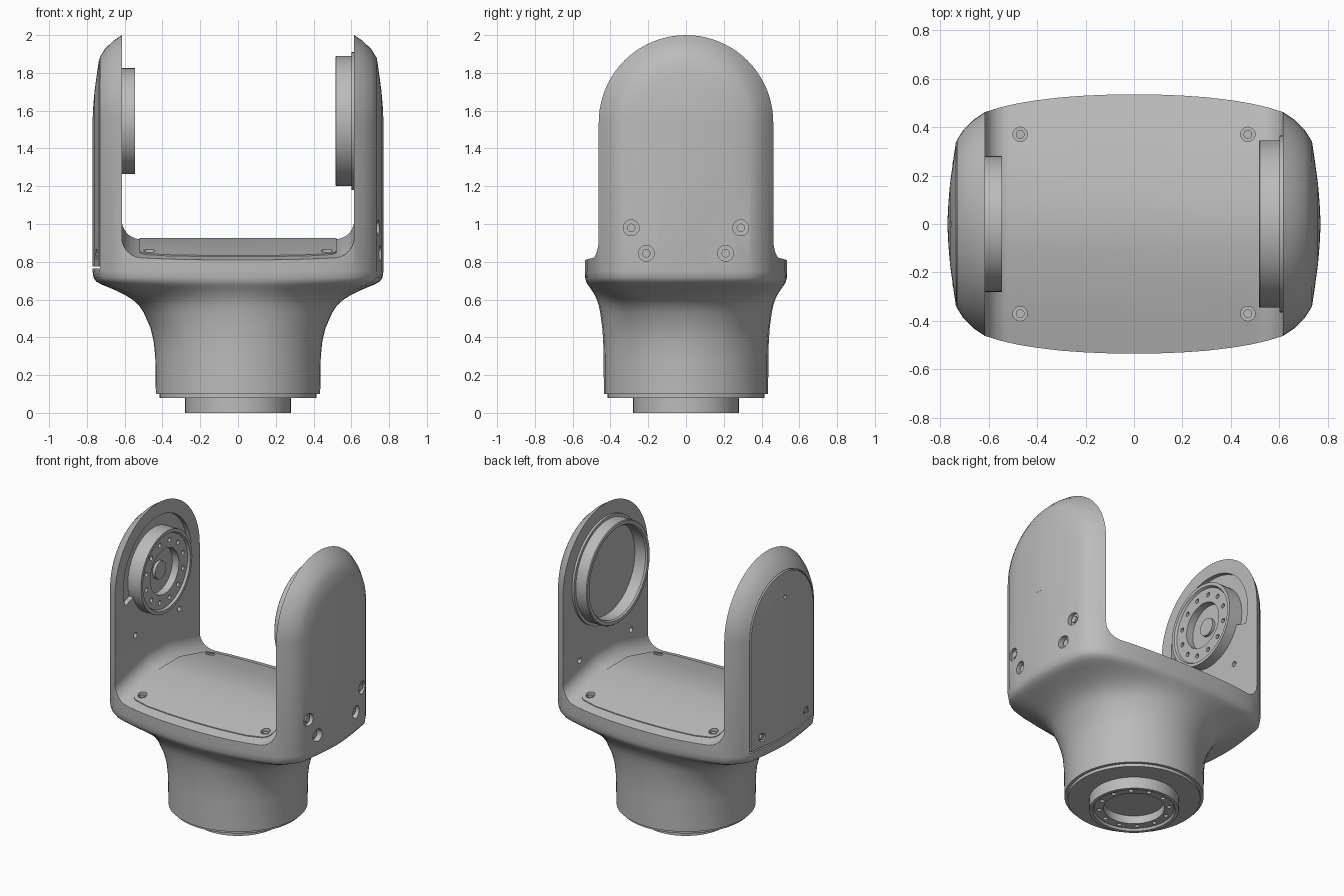
import bpy, bmesh
from math import sin, cos, pi, atan2, radians
from mathutils import Matrix, Vector

old = bpy.data.objects.get("Cube")
if old:
    bpy.data.objects.remove(old)

grey = bpy.data.materials.new("satin grey")
grey.use_nodes = True
grey.diffuse_color = (0.5, 0.5, 0.5, 1)
grey.node_tree.nodes["Principled BSDF"].inputs["Base Color"].default_value = (0.5, 0.5, 0.5, 1)


def finish(name, bm):
    bmesh.ops.recalc_face_normals(bm, faces=bm.faces)
    mesh = bpy.data.meshes.new(name)
    bm.to_mesh(mesh)
    bm.free()
    mesh.materials.append(grey)
    ob = bpy.data.objects.new(name, mesh)
    bpy.context.collection.objects.link(ob)
    return ob


def loft(name, rings, closed=False):
    """Skin a stack of equal point rings; cap the ends unless closed."""
    bm = bmesh.new()
    rows = [[bm.verts.new(p) for p in ring] for ring in rings]
    n = len(rows[0])
    pairs = list(zip(rows, rows[1:])) + ([(rows[-1], rows[0])] if closed else [])
    for a, b in pairs:
        for i in range(n):
            j = (i + 1) % n
            bm.faces.new((a[i], a[j], b[j], b[i]))
    if not closed:
        bm.faces.new(rows[0])
        bm.faces.new(rows[-1])
    return finish(name, bm)


def turned(name, profile, origin, axis):
    """Revolve (radius, height) pairs around an axis through origin."""
    bm = bmesh.new()
    verts = [bm.verts.new((r, 0, h)) for r, h in profile]
    edges = [bm.edges.new(p) for p in zip(verts, verts[1:])]
    bmesh.ops.spin(bm, geom=verts + edges, cent=(0, 0, 0), axis=(0, 0, 1),
                   angle=2 * pi, steps=64, use_duplicate=False)
    bmesh.ops.remove_doubles(bm, verts=bm.verts, dist=1e-4)
    turn = Vector(axis).to_track_quat('Z', 'Y').to_matrix().to_4x4()
    bm.transform(Matrix.Translation(origin) @ turn)
    return finish(name, bm)


def pins(name, centres, axis, radius, length):
    """Several equal cylinders in one mesh."""
    bm = bmesh.new()
    turn = Vector(axis).to_track_quat('Z', 'Y').to_matrix().to_4x4()
    for c in centres:
        bmesh.ops.create_cone(bm, cap_ends=True, segments=20, radius1=radius, radius2=radius,
                              depth=length, matrix=Matrix.Translation(c) @ turn)
    return finish(name, bm)


def cut(cutter, *targets):
    cutter.hide_render = True
    for ob in targets:
        mod = ob.modifiers.new("cut", 'BOOLEAN')
        mod.operation = 'DIFFERENCE'
        mod.solver = 'EXACT'
        mod.object = cutter
        bpy.context.view_layer.objects.active = ob
        bpy.ops.object.modifier_apply(modifier=mod.name)
    bpy.data.objects.remove(cutter)


def arch(x, half, bottom):
    """Round-topped outline standing in the yz plane."""
    arc = [(x, half * cos(pi * i / 40), ARCH_Z + half * sin(pi * i / 40)) for i in range(41)]
    return [(x, half, bottom)] + arc + [(x, -half, bottom)]


ARCH_Z, INNER, SEAM = 1.538, 0.615, 1.3

# plan outline, one quarter from front middle to side middle
quarter = [(0, .535), (.1, .534), (.2, .53), (.3, .523), (.4, .511), (.48, .498), (.55, .482),
           (INNER, .462), (.66, .432), (.705, .388), (.735, .34), (.748, .25),
           (.759, .17), (.766, .09), (.77, 0)]
half = quarter + [(x, -y) for x, y in reversed(quarter[:-1])]
plan = half + [(-x, -y) for x, y in half[1:-1]]


def body_ring(z, t):
    ring = []
    for x, y in plan:
        a = atan2(y, x)
        ring.append((x * t + .435 * cos(a) * (1 - t), y * t + .435 * sin(a) * (1 - t), z))
    return ring


# flared body: round neck growing into the wide yoke
flare = [(.1, 0), (.3, .01), (.38, .035), (.45, .085), (.53, .19), (.57, .27), (.6, .37),
         (.625, .49), (.645, .61), (.665, .75), (.68, .86), (.695, .94), (.715, .985),
         (.75, 1), (SEAM, 1)]
body = loft("yoke_body", [body_ring(z, t) for z, t in flare])


# saddle between the arms, with a crowned floor and filleted corners
def saddle(lift):
    rings = []
    for y in (-.7, -.11, .11, .7):
        floor = .92 - .26 * (abs(y) - .11) + lift
        r = .1
        right = [(INNER - r + r * sin(a), floor + r - r * cos(a))
                 for a in (pi / 2 * i / 10 for i in range(11))] + [(INNER, 2.3)]
        prof = right + [(-x, z) for x, z in reversed(right)]
        rings.append([(x, y, z) for x, z in prof])
    return loft("saddle_cutter", rings)


cut(saddle(0), body)

# rounded upper arms
arms = {}
for side, name in ((1, "left_arm"), (-1, "right_arm")):
    arms[side] = loft(name, [arch(side * x, max(w, .01), SEAM)
                             for x, w in quarter if x >= INNER])

# cover plate lying on the saddle floor
edge = []
for sx, sy in ((1, 1), (-1, 1), (-1, -1), (1, -1)):
    corner = [(.522, .2), (.522, .36)]
    corner += [(.462 + .06 * cos(a), .37 + .06 * sin(a)) for a in (radians(d) for d in (15, 35, 55, 75))]
    corner += [(.38, .45), (.2, .463), (.05, .467)]
    if sx * sy < 0:
        corner.reverse()
    edge += [(sx * x, sy * y) for x, y in corner]
plate = loft("floor_cover", [[(x, y, z) for x, y in edge] for z in (.79, 1.1)])
cut(saddle(.006), plate)

# cover plate screws
spots = [(x, y) for x in (-.47, .47) for y in (-.37, .37)]
cut(pins("hole_cutter", [(x, y, .9) for x, y in spots], (0, 0, 1), .03, .13), plate, body)
pins("cover_screws", [(x, y, .84) for x, y in spots], (0, 0, 1), .018, .02)

# screws in the outer side of the left arm
spots = [(s * y, z) for s in (-1, 1) for y, z in ((.21, .845), (.29, .98))]
cut(pins("hole_cutter", [(.77, y, z) for y, z in spots], (1, 0, 0), .042, .1), body)
pins("left_arm_screws", [(.72, y, z) for y, z in spots], (1, 0, 0), .022, .03)

# outline groove and screws of the right arm's outer panel
groove = [arch(x, w, b) for x, w, b in ((-.71, .348, .765), (-.85, .348, .765),
                                        (-.85, .339, .774), (-.71, .339, .774))]
cut(loft("groove_cutter", groove, closed=True), body, arms[-1])
spots = [(-.24, .84), (.24, .84)]
cut(pins("hole_cutter", [(-.77, y, z) for y, z in spots], (1, 0, 0), .028, .08), body)
pins("right_arm_screws", [(-.735, y, z) for y, z in spots], (1, 0, 0), .016, .03)
cut(pins("hole_cutter", [(-.77, 0, 1.72)], (1, 0, 0), .012, .06), arms[-1])

# small holes on the inner faces of both arms
inner = [(INNER, s * .28, 1.02) for s in (-1, 1)] + [(-INNER, s * .24, 1.18) for s in (-1, 1)]
cut(pins("hole_cutter", inner, (1, 0, 0), .018, .05), body)

# crescent recess around the right bearing
angles = [radians(-18 + 216 * i / 40) for i in range(41)]
sector = [(.37 * cos(a), .37 * sin(a)) for a in angles]
sector += [(.2 * cos(a), .2 * sin(a)) for a in reversed(angles)]
cut(loft("crescent_cutter", [[(x, y, ARCH_Z + z) for y, z in sector] for x in (-.645, -.58)]),
    arms[-1])

# right bearing: bolted flange facing inward
bearing = turned("right_bearing", [(0, -.04), (.28, -.04), (.28, .07), (.258, .07), (.25, .055),
                                   (.155, .055), (.155, .005), (.06, .005), (.06, .025), (0, .025)],
                 (-INNER, 0, ARCH_Z + .007), (1, 0, 0))
ring = [2 * pi * (i + .5) / 12 for i in range(12)]
cut(pins("bolt_cutter", [(-.555, .205 * cos(a), ARCH_Z + .007 + .205 * sin(a)) for a in ring],
         (1, 0, 0), .015, .05), bearing)

# left bearing: large hollow cup facing inward
turned("left_bearing", [(0, -.02), (.365, -.02), (.365, .015), (.345, .015), (.345, .095),
                        (.34, .1), (.318, .1), (.31, .09), (.31, .008), (0, .008)],
       (INNER, 0, ARCH_Z + .007), (-1, 0, 0))

# base step and mounting ring
base = turned("base_mount", [(0, .11), (.415, .11), (.415, .08), (.28, .08), (.28, 0), (.258, 0),
                             (.25, .015), (.19, .015), (.19, .07), (0, .07)],
              (0, 0, 0), (0, 0, 1))
cut(pins("bolt_cutter", [(.22 * cos(a), .22 * sin(a), .015) for a in ring],
         (0, 0, 1), .014, .05), base)

# smooth shading with sharp edges kept
bpy.ops.object.select_all(action='DESELECT')
for ob in bpy.context.collection.objects:
    if ob.type == 'MESH' and ob.data.materials and ob.data.materials[0] == grey:
        ob.select_set(True)
        bpy.context.view_layer.objects.active = ob
bpy.ops.object.shade_smooth_by_angle(angle=radians(32))
